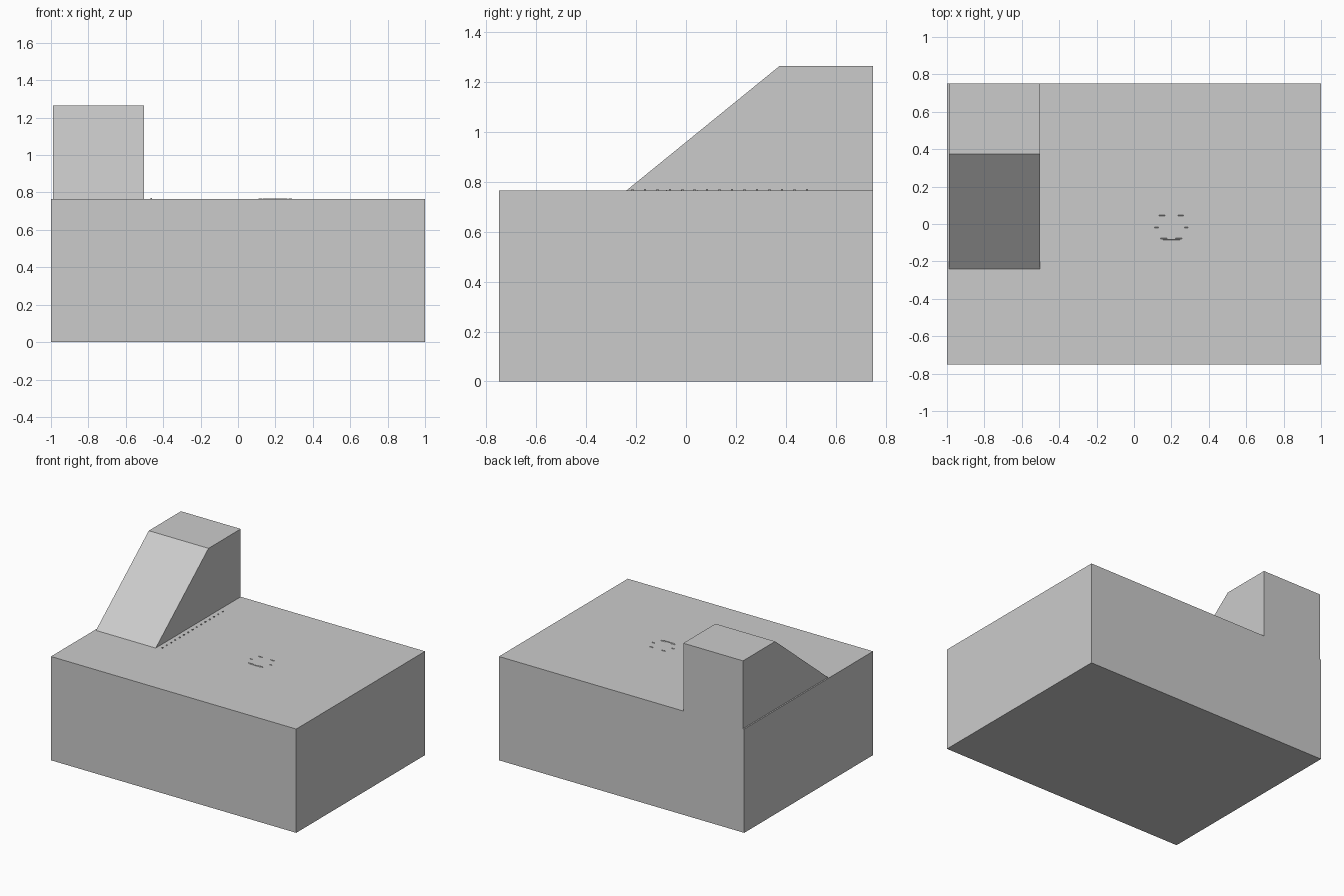
import bpy, bmesh, math

if "Cube" in bpy.data.objects:
    bpy.data.objects.remove(bpy.data.objects["Cube"])

TOP = 0.765


def prism(name, profile, x0, x1):
    """Extrude a closed (y, z) profile from x0 to x1."""
    bm = bmesh.new()
    face = bm.faces.new([bm.verts.new((x0, y, z)) for y, z in profile])
    ext = bmesh.ops.extrude_face_region(bm, geom=[face])
    moved = [v for v in ext["geom"] if isinstance(v, bmesh.types.BMVert)]
    bmesh.ops.translate(bm, verts=moved, vec=(x1 - x0, 0, 0))
    bmesh.ops.recalc_face_normals(bm, faces=bm.faces[:])
    mesh = bpy.data.meshes.new(name)
    bm.to_mesh(mesh)
    bm.free()
    obj = bpy.data.objects.new(name, mesh)
    bpy.context.collection.objects.link(obj)
    return obj


def box(name, x0, x1, y0, y1, z0, z1):
    return prism(name, [(y0, z0), (y1, z0), (y1, z1), (y0, z1)], x0, x1)


# Main block
box("base_block", -1.0, 1.0, -0.75, 0.75, 0, TOP)

# Raised block with a sloping front
prism("sloped_block", [(-0.24, TOP), (0.75, TOP), (0.75, 1.265), (0.375, 1.265)],
      -0.99, -0.503)

# Row of tiny studs beside the sloped block
for i in range(15):
    y = -0.215 + i * 0.05
    box(f"stud_{i + 1}", -0.469, -0.461, y - 0.004, y + 0.004, TOP - 0.005, TOP + 0.006)

# Broken ring of thin slivers on the top face
slivers = [(0.15, 0.046, 0.03, 0.01), (0.25, 0.046, 0.03, 0.01),
           (0.12, -0.018, 0.02, 0.012), (0.28, -0.018, 0.02, 0.012),
           (0.16, -0.078, 0.035, 0.014), (0.20, -0.084, 0.09, 0.008),
           (0.24, -0.078, 0.035, 0.014)]
for i, (x, y, w, d) in enumerate(slivers):
    prism(f"ring_sliver_{i + 1}",
          [(y - d / 2, TOP - 0.003), (y + d / 2, TOP - 0.003), (y, TOP + 0.003)],
          x - w / 2, x + w / 2)
